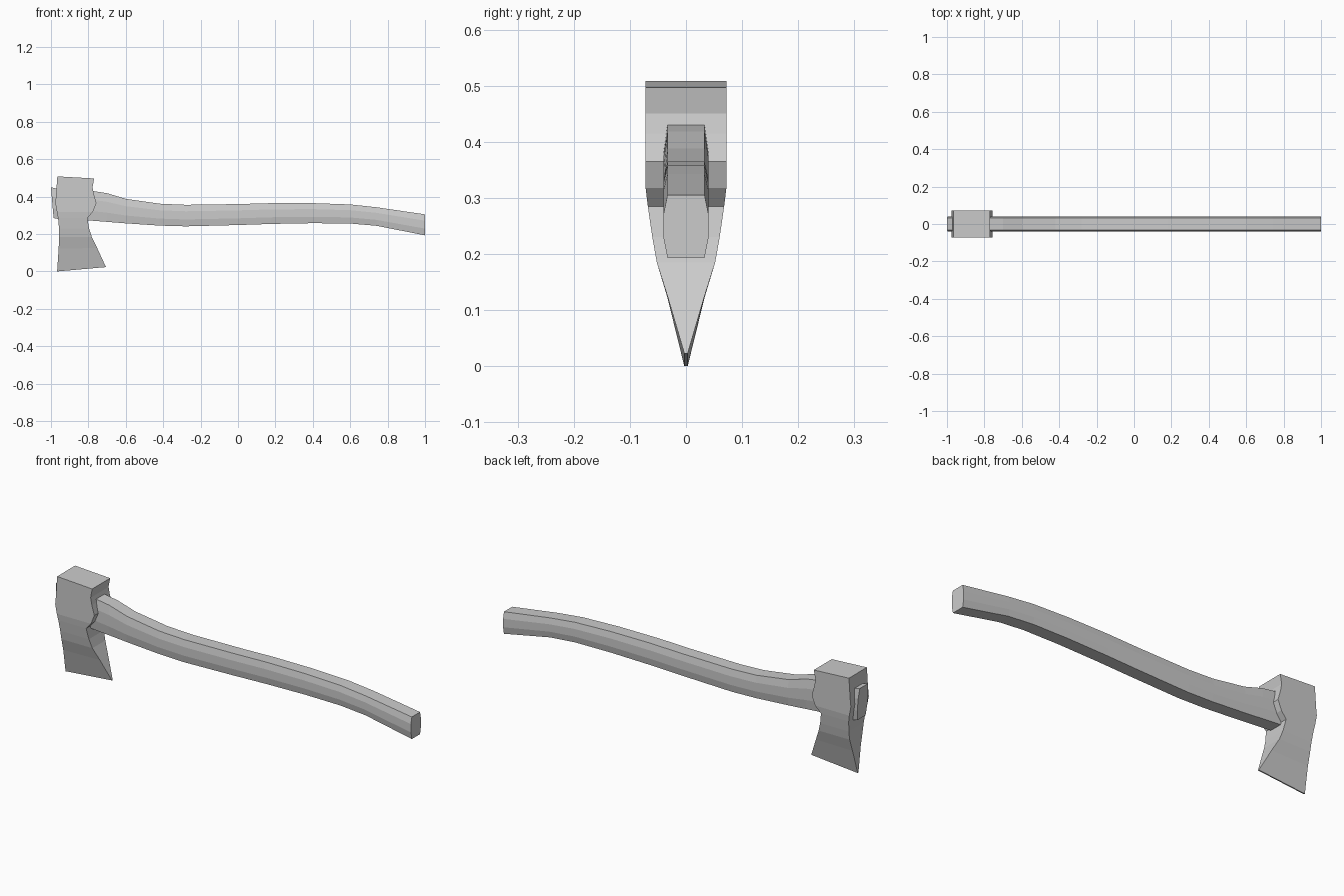
import bpy
import bmesh


def loft(name, rings):
    """Skin a list of equal-sized point rings and cap both ends."""
    bm = bmesh.new()
    loops = [[bm.verts.new(p) for p in ring] for ring in rings]
    n = len(loops[0])
    for a, b in zip(loops, loops[1:]):
        for i in range(n):
            j = (i + 1) % n
            bm.faces.new((a[i], a[j], b[j], b[i]))
    bm.faces.new(loops[0])
    bm.faces.new(loops[-1])
    bmesh.ops.recalc_face_normals(bm, faces=bm.faces)
    mesh = bpy.data.meshes.new(name)
    bm.to_mesh(mesh)
    bm.free()
    obj = bpy.data.objects.new(name, mesh)
    bpy.context.collection.objects.link(obj)
    return obj


# Axe head: back x, back z, front x, front z, half thickness
head_sections = [
    (-0.966, 0.508, -0.769, 0.497, 0.072),
    (-0.970, 0.450, -0.778, 0.450, 0.072),
    (-0.972, 0.415, -0.771, 0.415, 0.072),
    (-0.977, 0.365, -0.757, 0.365, 0.072),
    (-0.968, 0.318, -0.776, 0.318, 0.072),
    (-0.962, 0.285, -0.806, 0.285, 0.068),
    (-0.957, 0.230, -0.796, 0.230, 0.060),
    (-0.956, 0.185, -0.782, 0.185, 0.052),
    (-0.959, 0.122, -0.753, 0.125, 0.033),
    (-0.967, 0.000, -0.706, 0.023, 0.003),
]
loft("axe_head", [
    [(x0, -t, z0), (x1, -t, z1), (x1, t, z1), (x0, t, z0)]
    for x0, z0, x1, z1, t in head_sections
])

# Handle: x, bottom z, top z of an eight-sided section
handle_sections = [
    (-0.995, 0.285, 0.450),
    (-0.960, 0.280, 0.440),
    (-0.790, 0.272, 0.432),
    (-0.700, 0.265, 0.418),
    (-0.600, 0.257, 0.388),
    (-0.420, 0.245, 0.362),
    (-0.280, 0.241, 0.356),
    (0.000, 0.248, 0.360),
    (0.180, 0.254, 0.365),
    (0.400, 0.258, 0.365),
    (0.600, 0.256, 0.358),
    (0.740, 0.244, 0.343),
    (1.000, 0.193, 0.305),
]
outline = [(-0.033, 0), (0.033, 0), (0.040, 0.32), (0.040, 0.70),
           (0.033, 1), (-0.033, 1), (-0.040, 0.70), (-0.040, 0.32)]


def handle_ring(x, lo, hi):
    # The butt behind the head is cut at a slight slant
    slant = 0.014 if x < -0.99 else 0.0
    return [(x - 0.005 * (slant > 0) + slant * (1 - f), y, lo + (hi - lo) * f)
            for y, f in outline]


loft("handle", [handle_ring(*s) for s in handle_sections])
